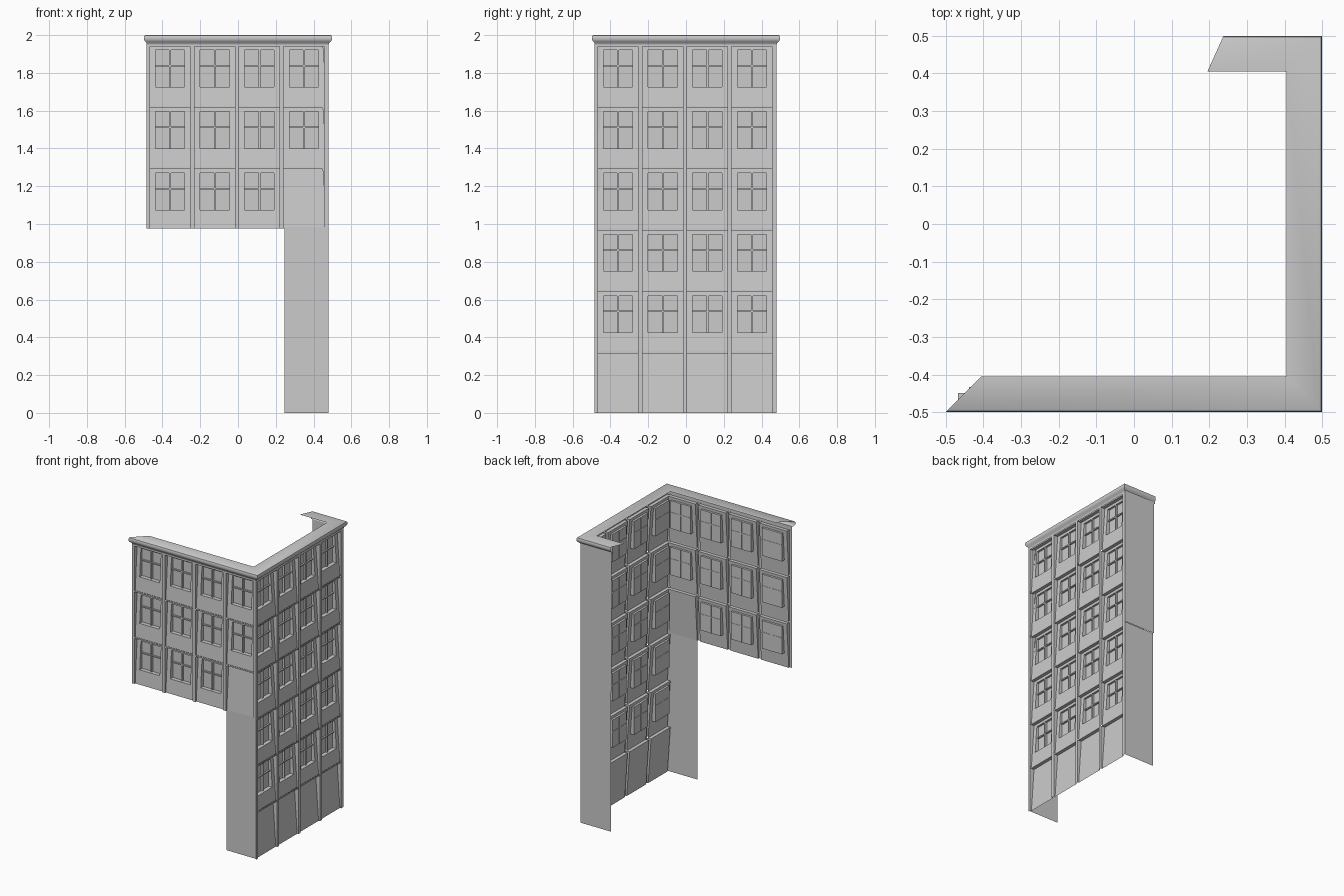
import bpy, math

if "Cube" in bpy.data.objects:
    bpy.data.objects.remove(bpy.data.objects["Cube"])

FACE = 0.48                       # distance of the wall faces from the centre
FLOOR = 0.325                     # storey height
BAYS = [-0.36, -0.123, 0.113, 0.349]
HALF = 0.107                      # half width of a bay
HW, W0, W1 = 0.0775, 0.10, 0.295  # window half width, bottom, top


class Shell:
    """Collects faces given as (along, depth behind wall face, height)."""
    def __init__(self, name, turn=0.0):
        self.name, self.turn, self.v, self.f = name, turn, [], []

    def poly(self, *pts):
        n = len(self.v)
        c, s = math.cos(self.turn), math.sin(self.turn)
        for u, d, z in pts:
            y = d - FACE
            self.v.append((u * c - y * s, u * s + y * c, z))
        self.f.append(tuple(range(n, n + len(pts))))

    def front(self, u0, u1, z0, z1, depth):
        self.poly(*[(u, depth(z), z) for u, z in ((u0, z0), (u1, z0), (u1, z1), (u0, z1))])

    def box(self, u0, u1, d0, d1, z0, z1):
        p = [(u, d, z) for z in (z0, z1) for u, d in ((u0, d0), (u1, d0), (u1, d1), (u0, d1))]
        for q in ((0, 3, 2, 1), (4, 5, 6, 7), (0, 1, 5, 4), (1, 2, 6, 5), (2, 3, 7, 6), (3, 0, 4, 7)):
            self.poly(*[p[i] for i in q])

    def build(self, smooth=False):
        me = bpy.data.meshes.new(self.name)
        me.from_pydata(self.v, [], self.f)
        me.validate()
        ob = bpy.data.objects.new(self.name, me)
        bpy.context.collection.objects.link(ob)
        if smooth:
            bpy.ops.object.select_all(action='DESELECT')
            ob.select_set(True)
            bpy.context.view_layer.objects.active = ob
            bpy.ops.object.shade_smooth_by_angle(angle=math.radians(40))
        return ob


def bay(wall, bars, c, base, window):
    """One recessed panel leaning back to its top, with an optional window."""
    top = base + 0.315
    lean = lambda z: 0.010 + 0.022 * (z - base) / 0.315
    l, r = c - HALF, c + HALF
    for u in (l, r):              # recess sides
        wall.poly((u, 0, base), (u, lean(base), base), (u, lean(top), top), (u, 0, top))
    # band above and its underside
    wall.poly((l, lean(top), top), (r, lean(top), top), (r, 0.008, top), (l, 0.008, top))
    wall.front(l, r, top, base + FLOOR, lambda z: 0.008)
    if not window:
        wall.front(l, r, base, top, lean)
        return
    a, b, z0, z1 = c - HW, c + HW, base + W0, base + W1
    wall.front(l, r, base, z0, lean)
    wall.front(l, r, z1, top, lean)
    wall.front(l, a, z0, z1, lean)
    wall.front(b, r, z0, z1, lean)
    # reveals and glass
    g = 0.045
    ring = [(a, z0), (b, z0), (b, z1), (a, z1)]
    for i in range(4):
        (u, z), (s, t) = ring[i], ring[(i + 1) % 4]
        wall.poly((u, lean(z), z), (s, lean(t), t), (s, g, t), (u, g, z))
    wall.front(a, b, z0, z1, lambda z: g)
    # window cross
    bars.box(c - 0.005, c + 0.005, 0.032, 0.047, z0, z1)
    bars.box(a, b, 0.034, 0.047, base + 0.208, base + 0.216)


def facade(name, turn, first, blank):
    wall, bars = Shell(name + "_wall", turn), Shell(name + "_window_bars", turn)
    z0, top = first * FLOOR, 6 * FLOOR
    for row in range(first, 6):
        for i, c in enumerate(BAYS):
            bay(wall, bars, c, row * FLOOR, not blank(row, i))
    # pilasters between the bays
    edges = [-0.485] + [c + s * HALF for c in BAYS for s in (-1, 1)] + [FACE]
    for u0, u1 in zip(edges[::2], edges[1::2]):
        wall.front(u0, u1, z0, top, lambda z: 0)
    # the band above the top row
    wall.front(-0.485, FACE, 1.94, 1.965, lambda z: 0)
    wall.build()
    bars.build()


facade("front", 0, 3, lambda row, i: row == 3 and i == 3)
facade("right", math.pi / 2, 0, lambda row, i: row == 0)

# plain return panels: lower front and the two storeys of the back
p = Shell("front_lower_panel")
p.front(0.245, FACE, 0, 0.985, lambda z: 0.004)
p.build()
p = Shell("back_lower_panel")
p.front(0.245, FACE, 0, 0.985, lambda z: 2 * FACE)
p.build()
p = Shell("back_upper_panel")
p.front(0.237, FACE, 0.985, 1.96, lambda z: 2 * FACE + 0.004)
p.build()

# cornice: profile of (distance from centre, height) swept round three sides
profile = [(0.48, 1.95), (0.484, 1.96), (0.493, 1.968), (0.498, 1.976),
           (0.499, 1.988), (0.496, 1.997), (0.49, 2.0), (0.405, 2.0)]
cornice = Shell("cornice")
path = lambda r: [(-r, -r), (r, -r), (r, r), (0.195 + (r - 0.405) * 0.45, r)]
n = len(profile)
for r, z in profile:
    cornice.v += [(x, y, z) for x, y in path(r)]
for j in range(n - 1):
    for i in range(3):
        k = j * 4 + i
        cornice.f.append((k, k + 1, k + 5, k + 4))
cornice.build(smooth=True)
